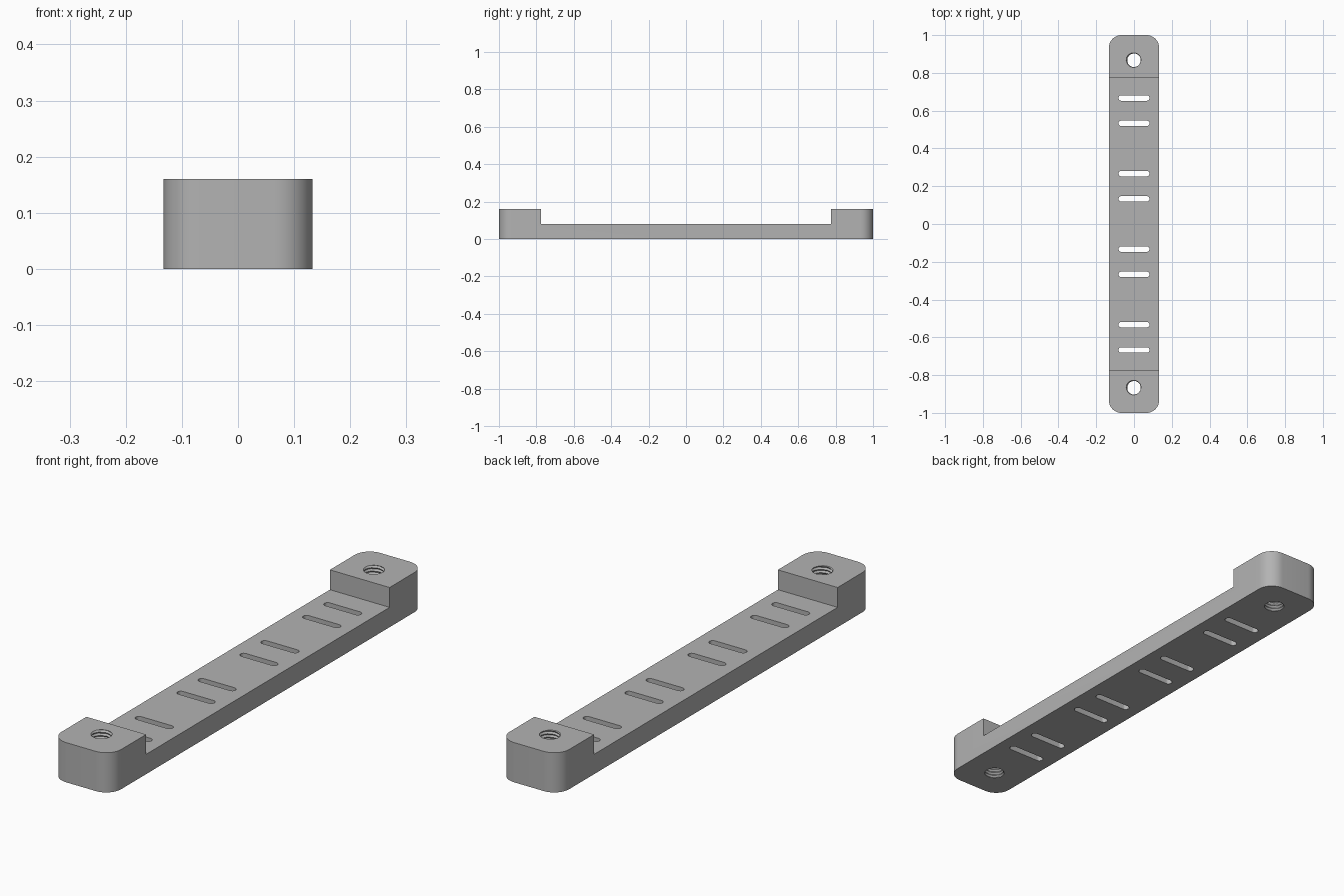
import bpy
import bmesh
from math import sin, cos, pi, radians

cube = bpy.data.objects.get("Cube")
if cube:
    bpy.data.objects.remove(cube, do_unlink=True)

HALF_W, HALF_L = 0.133, 1.0
HEIGHT, BAR_HEIGHT = 0.16, 0.08
STEP_Y, HOLE_Y = 0.775, 0.867

grey = bpy.data.materials.new("plain grey")
grey.use_nodes = True
colour = (0.45, 0.45, 0.45, 1)
grey.diffuse_color = colour
grey.node_tree.nodes["Principled BSDF"].inputs["Base Color"].default_value = colour


def make_object(name, bm):
    bmesh.ops.recalc_face_normals(bm, faces=bm.faces)
    mesh = bpy.data.meshes.new(name)
    bm.to_mesh(mesh)
    bm.free()
    mesh.materials.append(grey)
    obj = bpy.data.objects.new(name, mesh)
    bpy.context.collection.objects.link(obj)
    return obj


def add_rounded_prism(bm, half_x, half_y, radius, z0, z1, y=0, steps=12):
    """Extrude a rounded rectangle from z0 to z1."""
    verts = []
    for i, (sx, sy) in enumerate(((1, 1), (-1, 1), (-1, -1), (1, -1))):
        for k in range(steps + 1):
            a = (i + k / steps) * pi / 2
            verts.append(bm.verts.new((sx * (half_x - radius) + radius * cos(a),
                                       y + sy * (half_y - radius) + radius * sin(a), z0)))
    # Fully rounded ends share points, so weld them before filling
    bmesh.ops.remove_doubles(bm, verts=verts, dist=1e-5)
    verts = [v for v in verts if v.is_valid]
    face = bm.faces.new(verts)
    top = bmesh.ops.extrude_face_region(bm, geom=[face])
    for v in top["geom"]:
        if isinstance(v, bmesh.types.BMVert):
            v.co.z = z1


def add_thread(bm, y, minor=0.0355, major=0.042, pitch=0.0134, sides=32, per_turn=8):
    """Solid screw shape whose radius follows a helix."""
    z0, z1 = -0.02, HEIGHT + 0.02
    rows = round((z1 - z0) / pitch * per_turn)
    rings = []
    for j in range(rows + 1):
        z = z0 + (z1 - z0) * j / rows
        ring = []
        for i in range(sides):
            a = 2 * pi * i / sides
            phase = (z / pitch - i / sides) % 1
            r = minor + (major - minor) * (1 - abs(2 * phase - 1))
            ring.append(bm.verts.new((r * cos(a), y + r * sin(a), z)))
        rings.append(ring)
    for low, high in zip(rings, rings[1:]):
        for i in range(sides):
            n = (i + 1) % sides
            # Triangles keep the twisted flanks well defined
            bm.faces.new((low[i], low[n], high[n]))
            bm.faces.new((low[i], high[n], high[i]))
    bm.faces.new(rings[0][::-1])
    bm.faces.new(rings[-1])


def cut(target, cutter):
    mod = target.modifiers.new("cut", "BOOLEAN")
    mod.operation = "DIFFERENCE"
    mod.solver = "EXACT"
    mod.object = cutter
    cutter.hide_render = True
    bpy.context.view_layer.objects.active = target
    bpy.ops.object.modifier_apply(modifier=mod.name)
    bpy.data.objects.remove(cutter, do_unlink=True)


# Bar with rounded corners
bm = bmesh.new()
add_rounded_prism(bm, HALF_W, HALF_L, 0.067, 0, HEIGHT)
bar = make_object("slotted_bar", bm)

# Lowered middle between the two end blocks
bm = bmesh.new()
bmesh.ops.create_cube(bm, size=1)
for v in bm.verts:
    v.co.x *= 1
    v.co.y *= 2 * STEP_Y
    v.co.z = BAR_HEIGHT if v.co.z < 0 else HEIGHT + 0.1
cut(bar, make_object("recess_cutter", bm))

# Pairs of cross slots, mirrored front to back
bm = bmesh.new()
for y in (0.133, 0.267, 0.533, 0.667):
    for side in (-1, 1):
        add_rounded_prism(bm, 0.082, 0.0145, 0.0145, -0.03, BAR_HEIGHT + 0.03, side * y, 8)
cut(bar, make_object("slot_cutter", bm))

# Threaded hole through each end block
for side in (-1, 1):
    bm = bmesh.new()
    add_thread(bm, side * HOLE_Y)
    cut(bar, make_object("thread_cutter", bm))

# Smooth the round corners, keep the other edges sharp
bpy.ops.object.select_all(action="DESELECT")
bar.select_set(True)
bpy.context.view_layer.objects.active = bar
bpy.ops.object.shade_smooth_by_angle(angle=radians(30))
